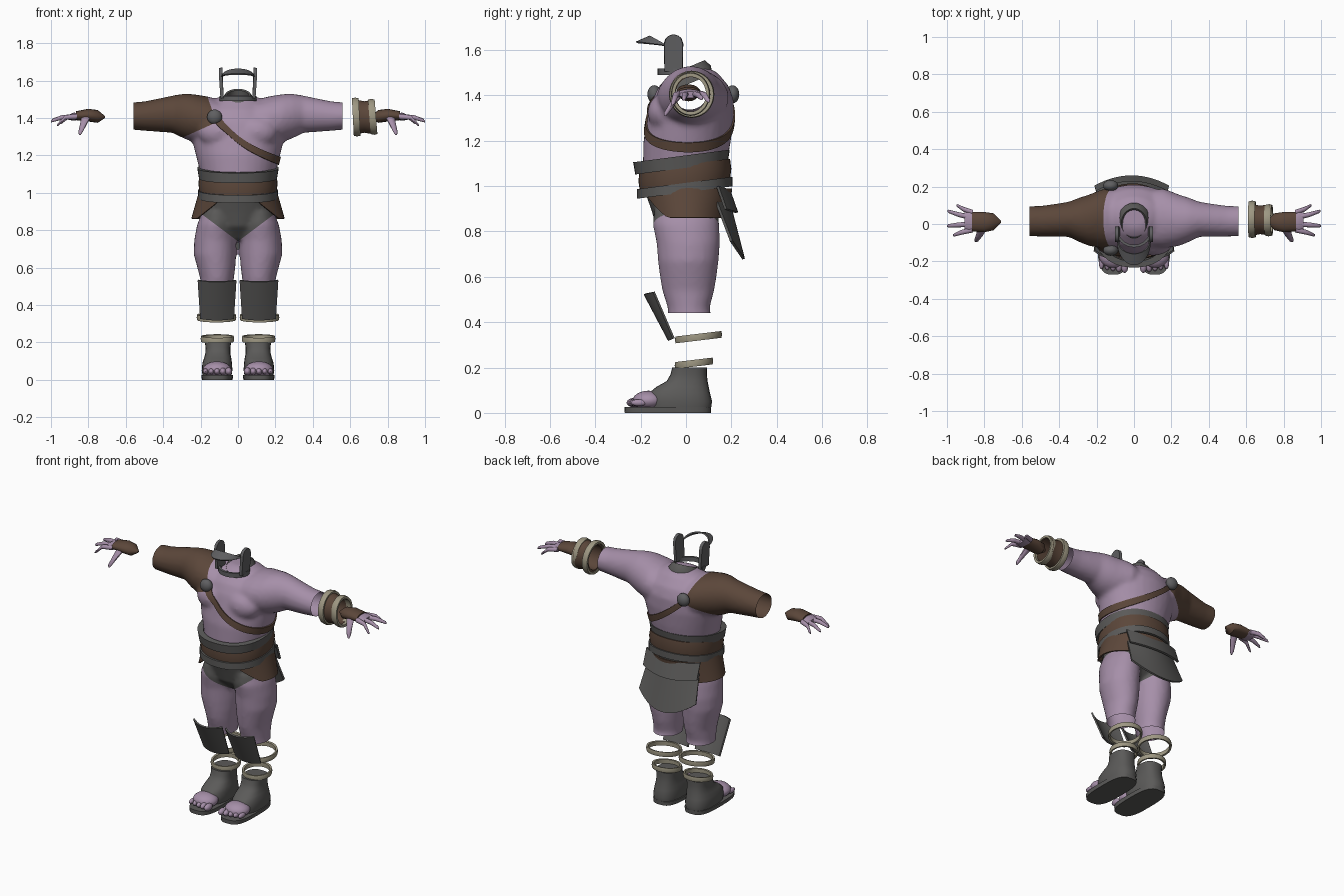
import bpy, bmesh, math
from mathutils import Vector
from mathutils.bvhtree import BVHTree

if "Cube" in bpy.data.objects:
    bpy.data.objects.remove(bpy.data.objects["Cube"])


def mat(name, col):
    m = bpy.data.materials.new(name)
    m.diffuse_color = (*col, 1)
    m.use_nodes = True
    m.node_tree.nodes["Principled BSDF"].inputs["Base Color"].default_value = m.diffuse_color
    return m


SKIN = mat("mauve_skin", (0.38, 0.275, 0.395))
LEATHER = mat("brown_leather", (0.105, 0.062, 0.042))
CLOTH = mat("grey_cloth", (0.105, 0.103, 0.1))
METAL = mat("grey_metal", (0.115, 0.115, 0.12))
TRIM = mat("bone_trim", (0.34, 0.31, 0.225))


def finish(name, bm, mats, mirror=False, angle=40):
    bmesh.ops.recalc_face_normals(bm, faces=bm.faces)
    me = bpy.data.meshes.new(name)
    bm.to_mesh(me)
    bm.free()
    for m in mats if isinstance(mats, list) else [mats]:
        me.materials.append(m)
    me.shade_smooth()
    me.set_sharp_from_angle(angle=math.radians(angle))
    ob = bpy.data.objects.new(name, me)
    bpy.context.scene.collection.objects.link(ob)
    if mirror:
        ob.modifiers.new("Mirror", 'MIRROR').use_mirror_merge = False
    return ob


def loft(bm, secs, axis='z', n=24, p=1.0, sx=1, mi=0):
    """Closed skin through ellipses (position, half a, half b, centre a, centre b)."""
    loops = []
    for t, a, b, ca, cb in secs:
        row = []
        for i in range(n):
            w = math.tau * i / n
            c, s = math.cos(w), math.sin(w)
            u = ca + a * math.copysign(abs(c) ** p, c)
            v = cb + b * math.copysign(abs(s) ** p, s)
            co = (u, v, t) if axis == 'z' else (t, u, v)
            row.append(bm.verts.new((co[0] * sx, co[1], co[2])))
        loops.append(row)
    faces = [bm.faces.new((r[i], r[(i + 1) % n], q[(i + 1) % n], q[i]))
             for r, q in zip(loops, loops[1:]) for i in range(n)]
    faces += [bm.faces.new(loops[0][::-1]), bm.faces.new(loops[-1])]
    for f in faces:
        f.material_index = mi


def ball(bm, c, r):
    vs = bmesh.ops.create_uvsphere(bm, u_segments=20, v_segments=12, radius=1)["verts"]
    for v in vs:
        v.co = Vector([v.co[k] * r[k] + c[k] for k in range(3)])


def band(name, m, c, ra, rb, prof, axis='z', tilt=0, n=40, p=1.0, mirror=False):
    """Hollow ring: closed profile of (outward, along axis) swept round an ellipse."""
    bm = bmesh.new()
    rows = []
    for i in range(n):
        w = math.tau * i / n
        cs, sn = math.cos(w), math.sin(w)
        cs, sn = math.copysign(abs(cs) ** p, cs), math.copysign(abs(sn) ** p, sn)
        row = []
        for d, h in prof:
            u, v = (ra + d) * cs, (rb + d) * sn
            o = (u, v, h + tilt * v) if axis == 'z' else (h + tilt * v, u, v)
            row.append(bm.verts.new(Vector(c) + Vector(o)))
        rows.append(row)
    k = len(prof)
    for i in range(n):
        r, q = rows[i], rows[(i + 1) % n]
        for j in range(k):
            bm.faces.new((r[j], q[j], q[(j + 1) % k], r[(j + 1) % k]))
    return finish(name, bm, m, mirror)


def sheet(name, m, f, nu, nv, thick=0.01, mirror=False):
    """Thin plate from a surface function of u, v in 0..1."""
    bm = bmesh.new()
    g = [[bm.verts.new(f(i / nu, j / nv)) for j in range(nv + 1)] for i in range(nu + 1)]
    for i in range(nu):
        for j in range(nv):
            bm.faces.new((g[i][j], g[i + 1][j], g[i + 1][j + 1], g[i][j + 1]))
    bm.normal_update()
    bmesh.ops.solidify(bm, geom=bm.faces[:], thickness=thick)
    return finish(name, bm, m, mirror)


# Body: torso, arms, chest and legs fused into one smooth skin
bm = bmesh.new()
loft(bm, [(.75, .04, .06, 0, 0), (.82, .15, .13, 0, 0), (.9, .2, .155, 0, 0),
          (1.0, .2, .18, 0, -.01), (1.1, .2, .185, 0, -.005), (1.2, .225, .193, 0, .005),
          (1.3, .25, .19, 0, .02), (1.38, .25, .18, 0, .03), (1.44, .21, .155, 0, .035),
          (1.5, .13, .1, 0, .04), (1.52, .08, .06, 0, .04)], n=32)
for s in (1, -1):
    loft(bm, [(.08, .15, .09, .03, 1.40), (.16, .16, .125, .03, 1.39), (.24, .138, .128, .02, 1.40),
              (.29, .12, .12, .022, 1.41), (.35, .094, .1, .025, 1.42), (.42, .088, .09, .02, 1.415),
              (.5, .082, .079, .015, 1.41), (.6, .08, .07, .015, 1.41)], 'x', sx=s)
    loft(bm, [(.4, .085, .1, .115, .02), (.46, .083, .092, .115, .012), (.54, .09, .115, .112, .01),
              (.6, .102, .125, .116, .01), (.67, .114, .134, .123, .01), (.75, .112, .14, .122, .01),
              (.83, .104, .147, .115, 0), (.9, .08, .14, .11, 0)], sx=s)
    ball(bm, (s * .1, -.09, 1.325), (.115, .08, .085))
body = finish("body", bm, [SKIN, LEATHER, CLOTH])
rm = body.modifiers.new("Fuse", 'REMESH')
rm.mode, rm.voxel_size = 'VOXEL', 0.013
sm = body.modifiers.new("Soften", 'SMOOTH')
sm.factor, sm.iterations = 0.5, 5
fused = bpy.data.meshes.new_from_object(body.evaluated_get(bpy.context.evaluated_depsgraph_get()))
bpy.data.objects.remove(body)

# Open sleeve and knee ends, sleeve and brief borders cut into the skin
bm = bmesh.new()
bm.from_mesh(fused)
tree = BVHTree.FromBMesh(bm)
for co, no, clear in [((.56, 0, 0), (1, 0, 0), True), ((-.56, 0, 0), (-1, 0, 0), True),
                      ((0, 0, .44), (0, 0, -1), True), ((-.13, 0, 1.42), (1, 0, .36), False),
                      ((-.13, 0, 1.37), (-.45, 0, 1), False), ((0, 0, .74), (-.75, 0, 1), False),
                      ((0, 0, .74), (.75, 0, 1), False)]:
    bmesh.ops.bisect_plane(bm, geom=bm.verts[:] + bm.edges[:] + bm.faces[:], dist=1e-5,
                           plane_co=co, plane_no=no, clear_outer=clear)
for f in bm.faces:
    x, y, z = f.calc_center_median()
    sleeve = x < -.13 - .36 * (z - 1.42) and z > 1.37 + .45 * (x + .13)
    briefs = z < 1.0 and z > .74 + .75 * abs(x)
    f.material_index = 1 if sleeve else 2 if briefs else 0
finish("body", bm, [SKIN, LEATHER, CLOTH], angle=60)


# Chest strap following the body, with a stud at each end
def strap(u, v):
    deg = -127 + 254 * u
    a = math.radians(deg)
    z = 1.17 + .23 * (abs(deg) / 127) ** 2 + .042 * (v - .5)
    o, d = Vector((0, .01, z)), Vector((math.cos(a), math.sin(a), 0))
    hit = tree.ray_cast(o, d)[0]
    return (hit if hit else o + d * .2) + d * .008


sheet("chest_strap", LEATHER, strap, 48, 3, .012)
for nm, y in (("front_stud", -.14), ("back_stud", .205)):
    bm = bmesh.new()
    ball(bm, (-.125, y, 1.405), (.04, .03, .04))
    finish(nm, bm, METAL)

# Layered belt, tilted up at the back
band("belt_upper", CLOTH, (0, -.02, 1.108), .205, .2, [(-.03, -.03), (.004, -.03), (.013, .025), (-.02, .025)], tilt=.13, p=.9)
band("belt_middle", LEATHER, (0, -.005, 1.05), .202, .195, [(-.03, -.045), (.004, -.045), (.01, 0), (.004, .045), (-.03, .045)], tilt=.13, p=.9)
band("belt_lower", CLOTH, (0, -.005, .992), .203, .2, [(-.03, -.02), (.01, -.02), (.01, .022), (-.03, .022)], tilt=.13, p=.9)


# Hip wrap, open at the front
def wrap(u, v):
    deg = 20 + 320 * u
    a, s = math.radians(deg), min(deg, 360 - deg)
    k = v * min(1, max(.1, (s - 20) / 42)) ** .8
    return (math.sin(a) * (.205 + .037 * k), -math.cos(a) * (.193 - .02 * k) + .003, .99 - .13 * k)


sheet("hip_wrap", LEATHER, wrap, 56, 5, .008)


# Hanging back panels
def upper_panel(u, v):
    t = 2 * u - 1
    return (-.012 + .19 * t, .195 + .035 * v - .05 * t * t, .985 - .1 * v + .015 * t * t)


def lower_panel(u, v):
    t = 2 * u - 1
    return (-.012 + (.18 + .02 * v) * t, .195 + .065 * v - .055 * t * t, .93 - .25 * v + .08 * v * t * t)


sheet("back_panel_upper", CLOTH, upper_panel, 14, 3, .012)
sheet("back_panel_lower", CLOTH, lower_panel, 14, 4, .012)


# Shin guards and bone leg rings
def shin(u, v):
    t = 2 * u - 1
    return (.112 + (.098 - .012 * v) * t, -.178 + .108 * v + .04 * t * t * (1 - .5 * v), .535 - .205 * v - .008 * (1 - t * t))


sheet("shin_guards", CLOTH, shin, 10, 3, .01, True)
RING = [(-.014, -.013), (-.003, -.015), (0, 0), (-.003, .015), (-.014, .013)]
band("calf_rings", TRIM, (.115, .055, .334), .106, .104, RING, tilt=.12, mirror=True)
band("ankle_rings", TRIM, (.11, .035, .219), .09, .085, RING, tilt=.12, mirror=True)

# Sandal boots with bare toes
bm = bmesh.new()
loft(bm, [(.018, .076, .135, .112, -.025), (.05, .082, .14, .112, -.025), (.09, .079, .133, .111, -.028),
          (.115, .073, .115, .109, -.015), (.14, .067, .09, .108, .005), (.17, .066, .08, .107, .012),
          (.2, .07, .077, .107, .016)], p=.8)
finish("boots", bm, CLOTH, True)
bm = bmesh.new()
loft(bm, [(0, .082, .19, .111, -.08), (.025, .085, .191, .111, -.08)], n=32, p=.65)
finish("soles", bm, CLOTH, True)
bm = bmesh.new()
ball(bm, (.112, -.165, .055), (.076, .07, .043))
for i in range(5):
    r = .021 - .0015 * i
    ball(bm, (.05 + .031 * i, -.228 + .005 * i, .045), (r * .9, .034, r))
finish("toes", bm, SKIN, True)

# Hands with leather backs
bm = bmesh.new()
loft(bm, [(.712, .006, .006, .012, 1.405), (.75, .045, .034, .012, 1.408), (.8, .054, .034, .01, 1.415),
          (.865, .052, .024, .012, 1.412)], 'x', 16, mi=1)
loft(bm, [(.84, .045, .018, .012, 1.409), (.88, .056, .021, .015, 1.407), (.905, .05, .014, .018, 1.403)], 'x', 16)
for y0, x1, y1, z1 in ((.06, .95, .1, 1.372), (.032, .998, .07, 1.383), (0, 1.0, -.01, 1.38), (-.03, .968, -.06, 1.36)):
    xm = .87 + (x1 - .87) * .55
    loft(bm, [(.86, .015, .015, y0, 1.407), (xm, .013, .013, (y0 + y1) / 2, 1.403),
              (x1 - .008, .009, .009, y1 - (y1 - y0) * .07, z1 + .006), (x1, .004, .004, y1, z1)], 'x', 10)
loft(bm, [(1.41, .026, .018, .81, -.02), (1.37, .019, .016, .825, -.055), (1.325, .012, .012, .842, -.085),
          (1.31, .005, .005, .845, -.092)], n=10)
finish("hands", bm, [SKIN, LEATHER], True)

# Bracer on one forearm
band("bracer", LEATHER, (.675, .022, 1.405), .08, .088, [(-.012, -.05), (.006, -.05), (-.004, 0), (.004, .05), (-.012, .05)], 'x')
CUFF = [(-.018, -.017), (-.004, -.018), (0, 0), (-.004, .018), (-.018, .017)]
band("bracer_ring_inner", TRIM, (.632, .025, 1.405), .1, .104, CUFF, 'x', tilt=-.05)
band("bracer_ring_outer", TRIM, (.72, .02, 1.406), .086, .096, CUFF, 'x', tilt=-.08)

# Neck collar, high at the back
band("collar", CLOTH, (0, .005, 1.488), .09, .1, [(.012, -.04), (.004, .0), (-.022, .035), (-.03, .03), (-.012, -.04)], tilt=.42)


# Helmet frame: cheek posts, chin bar and brow visor
def cheek(u, v):
    top = 1.628 + .04 * math.sqrt(max(0, 1 - (2 * u - 1) ** 2))
    return (.094 + .008 * v, -.095 + .08 * u, 1.505 + (top - 1.505) * v)


def chin(u, v):
    a = math.pi * (u - .5)
    return (.1 * math.sin(a), -.025 - .1 * math.cos(a), 1.49 + .028 * v)


def visor(u, v):
    a = math.pi * (u - .5)
    s, c = math.sin(a), math.cos(a)
    return ((.09 - .005 * v) * s, -.095 - (.125 - .06 * v) * c, 1.622 + .006 * v + (.016 + .02 * v) * c)


sheet("cheek_posts", METAL, cheek, 12, 4, .018, True)
sheet("chin_bar", METAL, chin, 20, 2, .014)
sheet("brow_visor", METAL, visor, 20, 3, .008)
